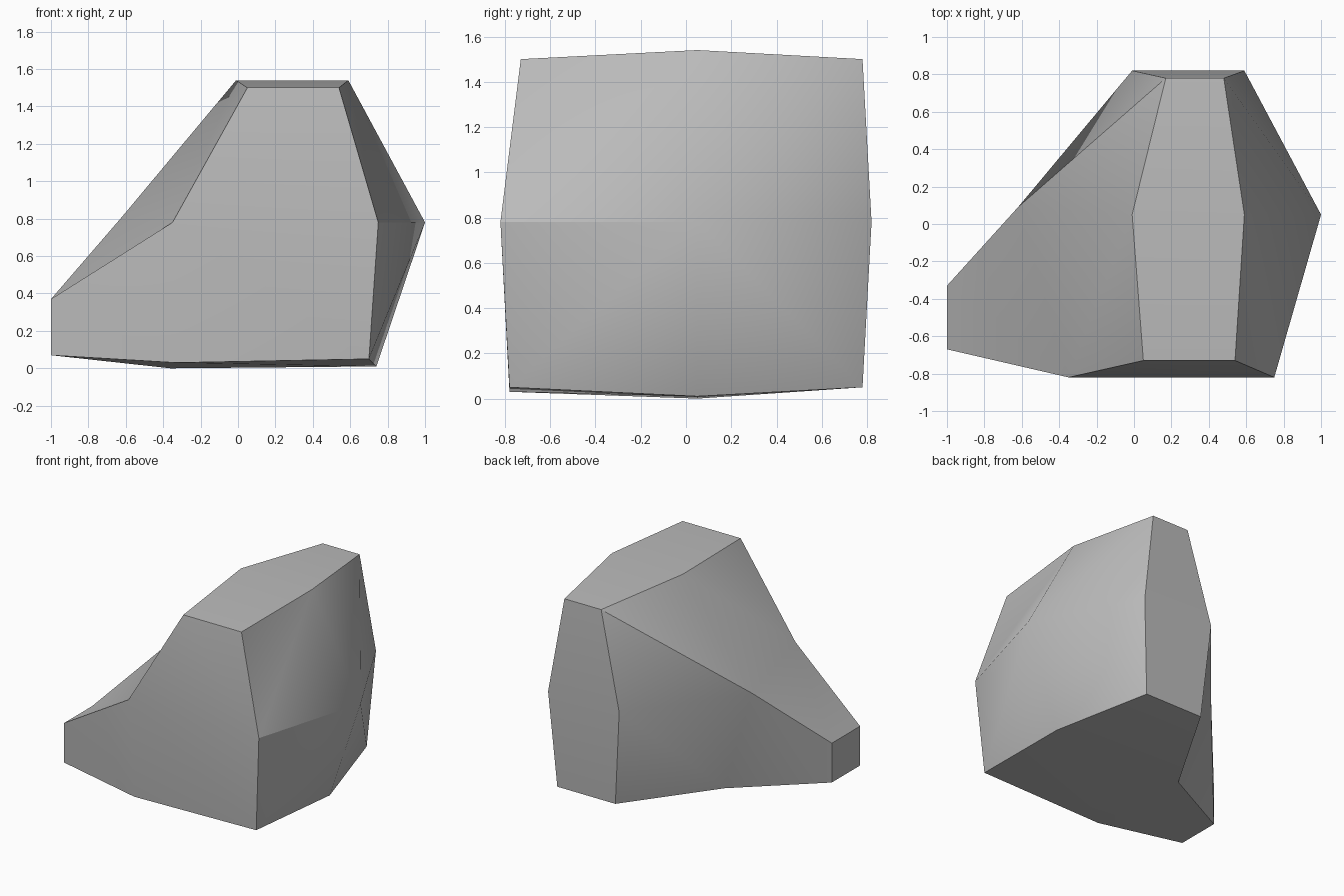
import bpy
import bmesh
import math

default_cube = bpy.data.objects.get("Cube")
if default_cube:
    bpy.data.objects.remove(default_cube, do_unlink=True)


def make_material(name, rgb):
    material = bpy.data.materials.new(name)
    material.use_nodes = True
    colour = (*rgb, 1)
    material.diffuse_color = colour
    material.node_tree.nodes["Principled BSDF"].inputs["Base Color"].default_value = colour
    return material


# Three six-cornered loops, each ordered:
# front right, front left, left, back left, back right, right (model's own sides)
BOTTOM = [(-.33, -.78, .03), (.70, -.78, .05), (.74, .05, .01),
          (.54, .78, .05), (.05, .78, .05), (-.36, .05, 0)]
MIDDLE = [(-.35, -.82, .78), (.75, -.82, .78), (1, .05, .78),
          (.59, .82, .78), (-.01, .82, .78), (-.62, .09, .81)]
TOP = [(.05, -.73, 1.5), (.54, -.73, 1.5), (.59, .05, 1.54),
       (.48, .78, 1.5), (.17, .78, 1.5), (-.01, .05, 1.54)]
# Blunt end of the spur, matching the lower side facet it grows from
SPUR_END = [(-1, -.33, .07), (-1, -.67, .07), (-1, -.67, .37), (-1, -.33, .37)]


def add_loop(bm, points):
    return [bm.verts.new(p) for p in points]


def bridge(bm, low, high, closed, rising=()):
    """Join two loops; sides listed in rising are split from low start to high end."""
    count = len(low)
    for i in range(count if closed else count - 1):
        j = (i + 1) % count
        a, b, c, d = low[i], low[j], high[j], high[i]
        if i in rising:
            bm.faces.new((a, b, c))
            bm.faces.new((a, c, d))
        else:
            bm.faces.new((a, b, d))
            bm.faces.new((b, c, d))


def cap(bm, loop):
    """Close a loop with two flat facets meeting along the middle ridge."""
    fr, fl, left, bl, br, right = loop
    bm.faces.new((fr, fl, left, right))
    bm.faces.new((right, left, bl, br))


def build_boulder():
    bm = bmesh.new()
    bottom, middle, top = (add_loop(bm, p) for p in (BOTTOM, MIDDLE, TOP))

    # Faceted body
    bridge(bm, middle, top, True, rising={1, 2})
    bridge(bm, bottom, middle, False, rising={1})
    cap(bm, top)
    cap(bm, bottom)

    # Spur drawn out from the open lower facet
    root = [bottom[5], bottom[0], middle[0], middle[5]]
    tip = add_loop(bm, SPUR_END)
    for i in range(len(root)):
        j = (i + 1) % len(root)
        bm.faces.new((root[i], root[j], tip[j], tip[i]))
    bm.faces.new(tip)

    bmesh.ops.recalc_face_normals(bm, faces=bm.faces)
    mesh = bpy.data.meshes.new("boulder")
    bm.to_mesh(mesh)
    bm.free()
    mesh.materials.append(make_material("stone grey", (.5, .5, .5)))
    boulder = bpy.data.objects.new("boulder", mesh)
    bpy.context.collection.objects.link(boulder)
    return boulder


boulder = build_boulder()
bpy.ops.object.select_all(action="DESELECT")
boulder.select_set(True)
bpy.context.view_layer.objects.active = boulder
bpy.ops.object.shade_smooth_by_angle(angle=math.radians(30))
